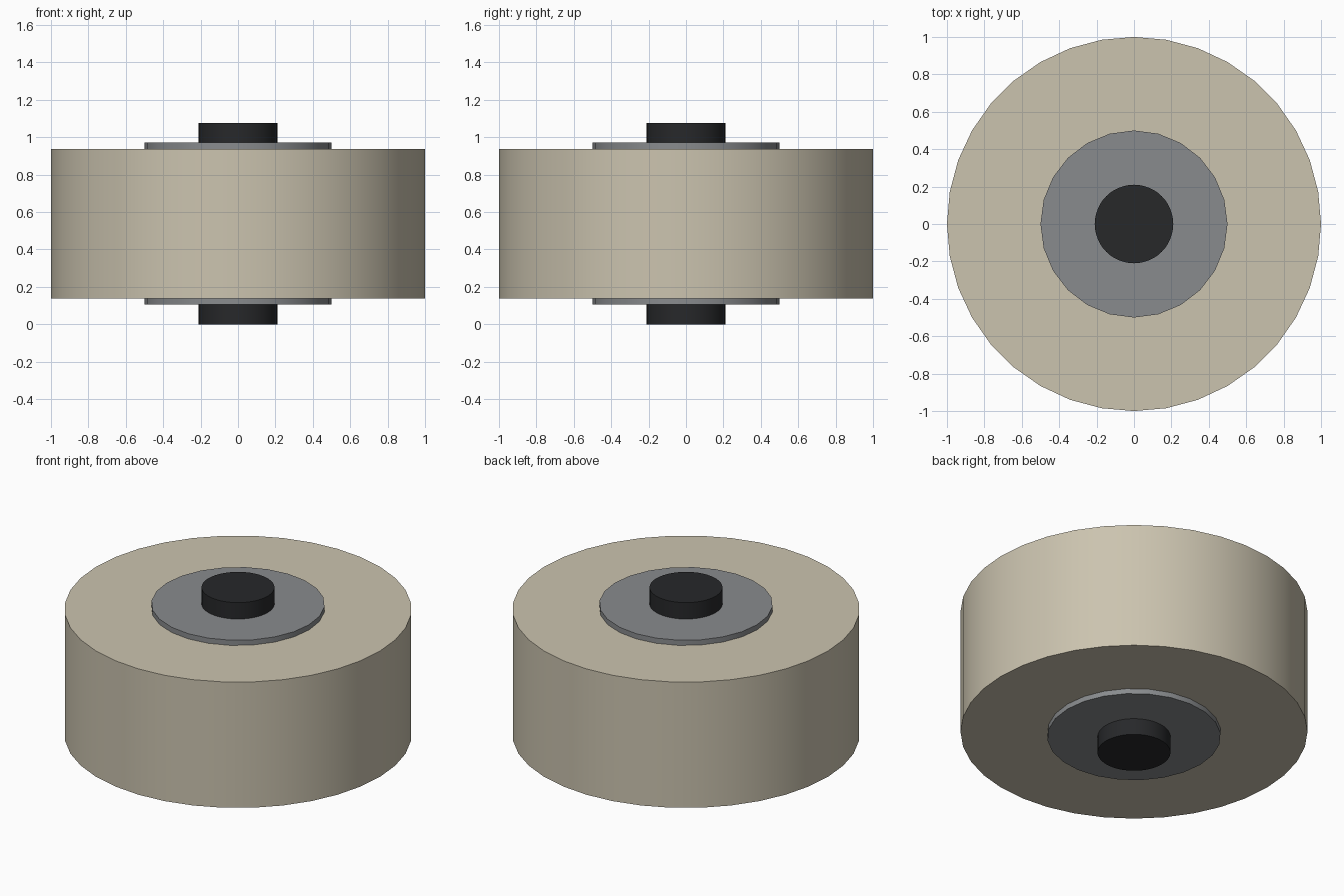
import bpy
import math

if "Cube" in bpy.data.objects:
    bpy.data.objects.remove(bpy.data.objects["Cube"])

MID_Z = 0.5375


def disc(name, radius, height, sides, color):
    bpy.ops.mesh.primitive_cylinder_add(
        vertices=sides, radius=radius, depth=height, location=(0, 0, MID_Z))
    obj = bpy.context.object
    obj.name = name
    bpy.ops.object.shade_smooth_by_angle(angle=math.radians(30))
    mat = bpy.data.materials.new(name + "_material")
    mat.diffuse_color = (*color, 1)
    mat.use_nodes = True
    mat.node_tree.nodes["Principled BSDF"].inputs["Base Color"].default_value = mat.diffuse_color
    obj.data.materials.append(mat)
    return obj


# Wide roller body
disc("roller", 1.0, 0.80, 36, (0.60, 0.55, 0.43))
# Hub, showing as a thin plate on both faces
disc("hub", 0.5, 0.866, 24, (0.25, 0.26, 0.27))
# Axle through the centre
disc("axle", 0.21, 1.075, 48, (0.02, 0.021, 0.023))
